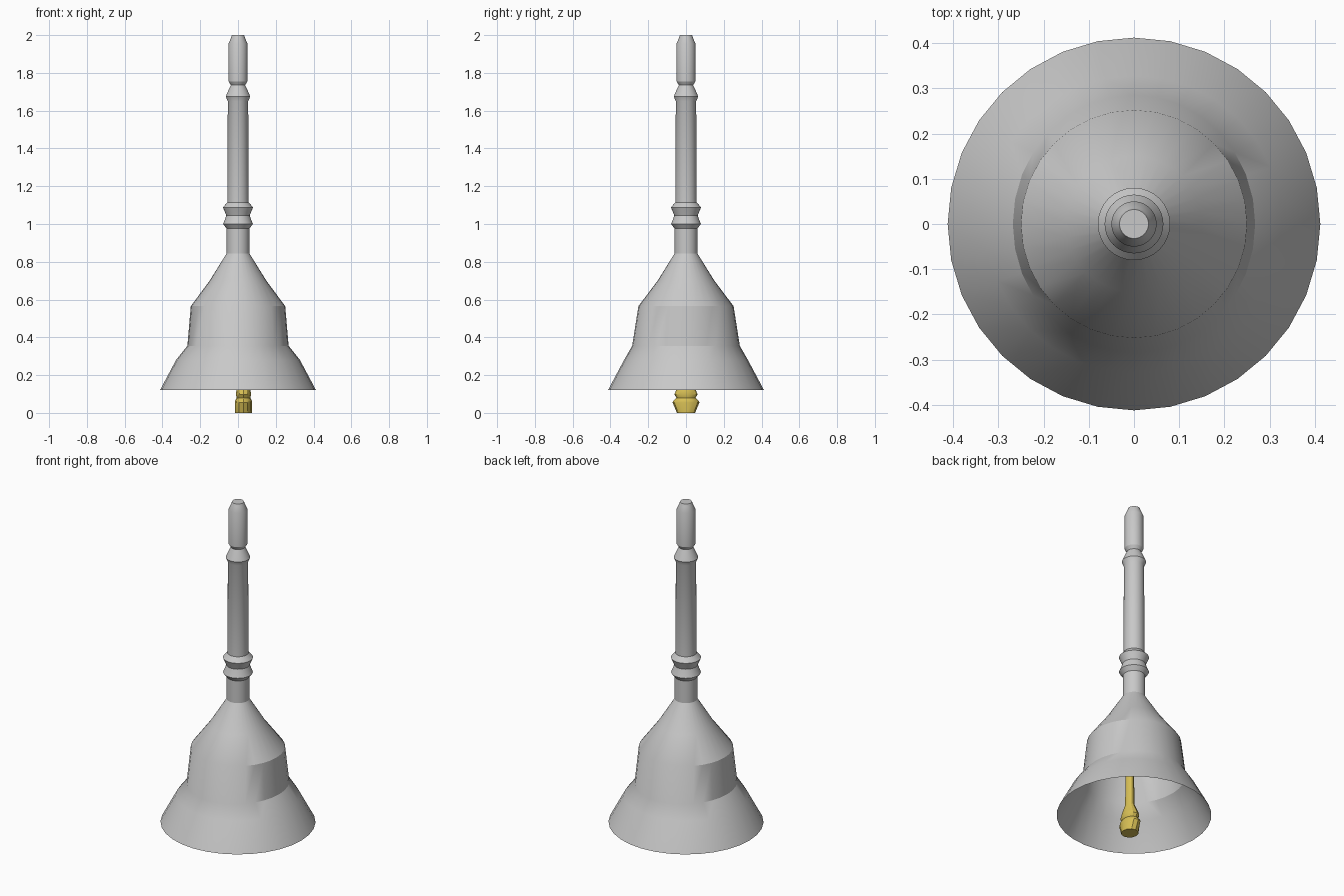
import bpy, bmesh, math

if "Cube" in bpy.data.objects:
    bpy.data.objects.remove(bpy.data.objects["Cube"])


def material(name, rgb):
    m = bpy.data.materials.new(name)
    m.diffuse_color = (*rgb, 1)
    m.use_nodes = True
    m.node_tree.nodes["Principled BSDF"].inputs["Base Color"].default_value = m.diffuse_color
    return m


def lathe(name, rings, sides, mat, cap_start, cap_end, loc=(0, 0, 0), angle=30):
    """Skin a stack of (z, x radius, y radius) rings."""
    bm = bmesh.new()
    loops = []
    for z, rx, ry in rings:
        loops.append([bm.verts.new((rx * math.cos(math.tau * i / sides),
                                    ry * math.sin(math.tau * i / sides), z))
                      for i in range(sides)])
    for a, b in zip(loops, loops[1:]):
        for i in range(sides):
            j = (i + 1) % sides
            bm.faces.new((a[i], a[j], b[j], b[i]))
    if cap_start:
        bm.faces.new(loops[0][::-1])
    if cap_end:
        bm.faces.new(loops[-1])
    mesh = bpy.data.meshes.new(name)
    bm.to_mesh(mesh)
    bm.free()
    mesh.materials.append(mat)
    ob = bpy.data.objects.new(name, mesh)
    ob.location = loc
    bpy.context.collection.objects.link(ob)
    bpy.ops.object.select_all(action='DESELECT')
    ob.select_set(True)
    bpy.context.view_layer.objects.active = ob
    bpy.ops.object.shade_smooth_by_angle(angle=math.radians(angle))
    return ob


silver = material("silver", (0.58, 0.58, 0.58))
gold = material("gold", (0.68, 0.52, 0.09))

# Flared open shell, slightly oval at the waist
lathe("bell_shell", [
    (0.122, 0.412, 0.412), (0.28, 0.328, 0.328), (0.355, 0.268, 0.285),
    (0.565, 0.25, 0.252), (0.70, 0.15, 0.15), (0.845, 0.06, 0.06),
], 32, silver, False, False)

# Turned handle with two lower beads and one upper bead
handle = [(0.845, 0.06), (0.975, 0.06), (1.0, 0.079), (1.022, 0.07),
          (1.045, 0.062), (1.065, 0.07), (1.088, 0.08), (1.115, 0.056),
          (1.65, 0.054), (1.675, 0.065), (1.705, 0.052), (1.735, 0.038),
          (1.755, 0.05), (1.955, 0.05), (1.985, 0.037), (2.0, 0.032)]
lathe("handle", [(z, r, r) for z, r in handle], 32, silver, False, True)

# Clapper: flattened weight, collar and rod
lathe("clapper", [
    (0.0, 0.045, 0.048), (0.055, 0.045, 0.071), (0.065, 0.044, 0.066),
    (0.08, 0.036, 0.05), (0.098, 0.041, 0.062), (0.12, 0.037, 0.052),
    (0.17, 0.024, 0.028), (0.70, 0.018, 0.02),
], 12, gold, True, True, loc=(0.029, 0, 0))
